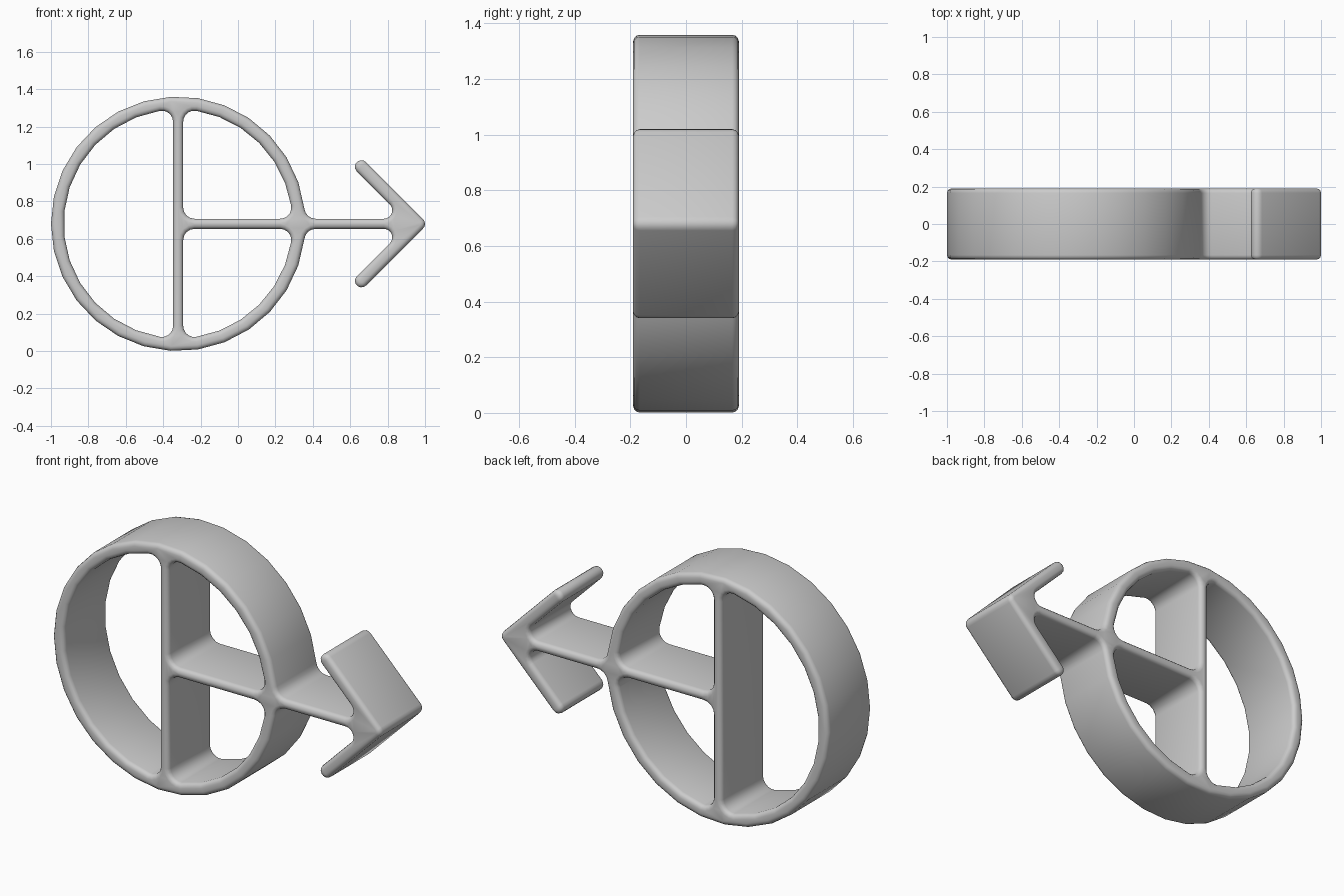
import bpy, bmesh
from math import sin, cos, asin, atan2, sqrt, radians, degrees, pi

cube = bpy.data.objects.get("Cube")
if cube:
    bpy.data.objects.remove(cube, do_unlink=True)

CENTRE_X, CENTRE_Z = -0.32, 0.68
OUTER, INNER = 0.68, 0.612      # ring radii
BAR = 0.027                     # half thickness of the bars
FILLET, NOTCH = 0.06, 0.045     # soft inner corners
TIP_X, ARM, REACH = 1.285, 0.035, 0.305
DEPTH, ROUND = 0.19, 0.024      # half depth and edge rounding


def arc(cx, cz, r, start, end, side, step=12):
    """Points (x, z, nx, nz) on an arc; n points into the solid."""
    count = max(2, round(abs(end - start) / step))
    points = []
    for i in range(count + 1):
        a = radians(start + (end - start) * i / count)
        points.append((cx + r * cos(a), cz + r * sin(a), side * cos(a), side * sin(a)))
    return points


def mirrored(points):
    return [(x, -z, nx, -nz) for x, z, nx, nz in reversed(points)]


def tidy(points):
    """Drop points that repeat their neighbour."""
    return [p for i, p in enumerate(points)
            if abs(p[0] - points[i - 1][0]) + abs(p[1] - points[i - 1][1]) > 1e-4]


def outline():
    # Lower half: ring, bar, arrow arm and tip
    a = degrees(asin((BAR + FILLET) / (OUTER + FILLET)))
    half = arc(0, 0, OUTER, 180, 360 - a, -1)
    half += arc((OUTER + FILLET) * cos(radians(a)), -BAR - FILLET, FILLET, 180 - a, 90, 1, 20)
    z = -BAR - NOTCH
    half += arc(TIP_X + z - sqrt(2) * (ARM + NOTCH), z, NOTCH, 90, -45, 1, 20)
    half += arc(TIP_X - REACH, -REACH, ARM, 135, 315, -1, 25)
    half += arc(TIP_X, 0, ARM, -45, 0, -1, 20)
    return tidy(half + mirrored(half))


def left_opening():
    c = BAR + FILLET
    z = sqrt((INNER - FILLET) ** 2 - c ** 2)
    a = degrees(atan2(z, -c))
    return tidy(arc(0, 0, INNER, a, 360 - a, 1)
                + arc(-c, -z, FILLET, 360 - a, 360, 1, 20)
                + arc(-c, z, FILLET, 0, a, 1, 20))


def upper_opening():
    c = BAR + FILLET
    far = sqrt((INNER - FILLET) ** 2 - c ** 2)
    a = degrees(atan2(c, far))
    return tidy(arc(0, 0, INNER, a, 90 - a, 1)
                + arc(c, far, FILLET, 90 - a, 180, 1, 20)
                + arc(c, c, FILLET, 180, 270, 1, 20)
                + arc(far, c, FILLET, 270, 360 + a, 1, 20))


# Rounded depth section, from front to back: (inset, y)
quarter = [(ROUND * (1 - cos(t * pi / 6)), DEPTH - ROUND + ROUND * sin(t * pi / 6))
           for t in range(4)]
section = [(d, -y) for d, y in reversed(quarter)] + quarter

bm = bmesh.new()
front_edges, back_edges = [], []
for loop in (outline(), left_opening(), upper_opening(), mirrored(upper_opening())):
    n = len(loop)
    layers = [[bm.verts.new((CENTRE_X + x + nx * d, y, CENTRE_Z + z + nz * d))
               for x, z, nx, nz in loop] for d, y in section]
    for low, high in zip(layers, layers[1:]):
        for i in range(n):
            j = (i + 1) % n
            bm.faces.new((low[i], low[j], high[j], high[i]))
    for layer, edges in ((layers[0], front_edges), (layers[-1], back_edges)):
        edges += [bm.edges.get((layer[i], layer[(i + 1) % n])) for i in range(n)]

# Front and back faces around the openings
for edges, y in ((front_edges, -1), (back_edges, 1)):
    bmesh.ops.triangle_fill(bm, edges=edges, use_beauty=True, normal=(0, y, 0))
bmesh.ops.recalc_face_normals(bm, faces=bm.faces[:])

mesh = bpy.data.meshes.new("ring_with_arrow")
bm.to_mesh(mesh)
bm.free()
symbol = bpy.data.objects.new("ring_with_arrow", mesh)
bpy.context.collection.objects.link(symbol)

grey = bpy.data.materials.new("light_grey")
grey.use_nodes = True
colour = (0.6, 0.6, 0.6, 1)
grey.diffuse_color = colour
grey.node_tree.nodes["Principled BSDF"].inputs["Base Color"].default_value = colour
mesh.materials.append(grey)

bpy.ops.object.select_all(action="DESELECT")
symbol.select_set(True)
bpy.context.view_layer.objects.active = symbol
bpy.ops.object.shade_smooth_by_angle(angle=radians(35))
